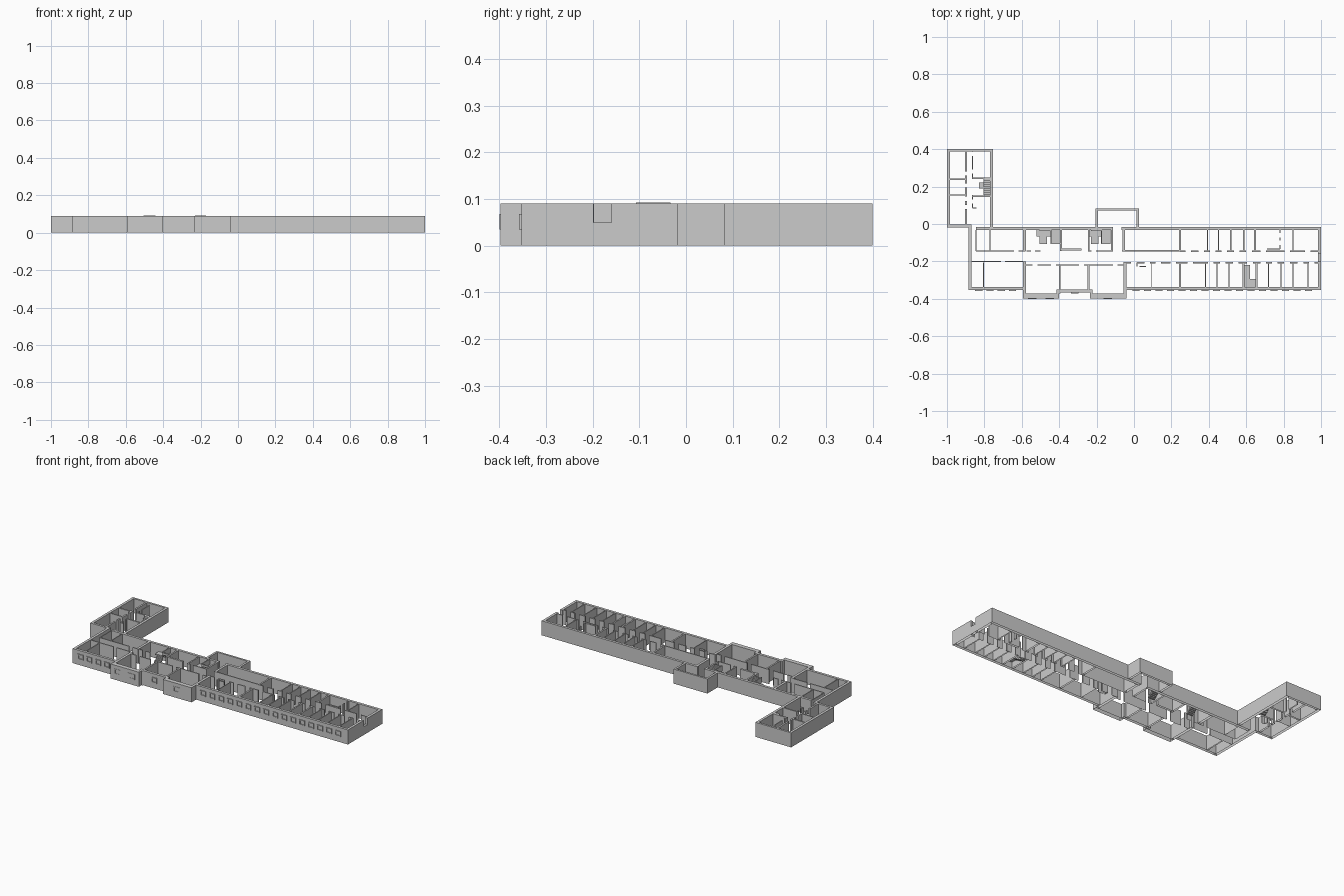
import bpy, bmesh
from mathutils import Matrix, Vector

H = 0.09      # wall height
T = 0.016     # outer wall thickness
P = 0.006     # partition thickness


def build(name, boxes):
    """One object made of boxes (x0, x1, y0, y1, z0, z1), open at the ground."""
    bm = bmesh.new()
    for x0, x1, y0, y1, z0, z1 in boxes:
        size = Matrix.Diagonal((x1 - x0, y1 - y0, z1 - z0, 1))
        mid = Matrix.Translation(Vector((x0 + x1, y0 + y1, z0 + z1)) / 2)
        bmesh.ops.create_cube(bm, size=1, matrix=mid @ size)
    ground = [f for f in bm.faces if all(v.co.z < 1e-5 for v in f.verts)]
    bmesh.ops.delete(bm, geom=ground, context='FACES_ONLY')
    me = bpy.data.meshes.new(name)
    bm.to_mesh(me)
    bm.free()
    ob = bpy.data.objects.new(name, me)
    bpy.context.collection.objects.link(ob)
    return ob


def split(a, b, gaps, w):
    """Pieces of a..b left between door gaps of width w."""
    out, s = [], a
    for g in sorted(gaps):
        out.append((s, g - w / 2))
        s = g + w / 2
    return out + [(s, b)]


def hwall(y, a, b, gaps=(), t=P, w=0.022):
    return [(s, e, y - t / 2, y + t / 2, 0, H) for s, e in split(a, b, gaps, w)]


def vwall(x, a, b, gaps=(), t=P, w=0.022):
    return [(x - t / 2, x + t / 2, s, e, 0, H) for s, e in split(a, b, gaps, w)]


def box(x0, x1, y0, y1, z0=0, z1=H):
    return [(x0, x1, y0, y1, z0, z1)]


# Outer walls of the main range
F, N = -0.353, -0.017
build("main_outer_walls",
      box(-0.885, -0.869, F, -0.003)
      + box(-0.845, -0.112, N - T, N) + box(-0.067, 1, N - T, N)
      + box(-0.869, -0.593, F, F + T) + box(-0.04, 1, F, F + T)
      + box(1 - T, 1, F + T, -0.198) + box(1 - T, 1, -0.198, -0.16, 0, 0.05)
      + box(1 - T, 1, -0.16, N - T))

# Front bays with the recessed link between them
B = -0.398
bays = []
for a, b in ((-0.593, -0.4), (-0.235, -0.04)):
    bays += box(a, b, B, B + 0.027)
bays += box(-0.4, -0.235, -0.367, -0.35)
bays += box(-0.593, -0.577, B + 0.027, -0.2) + box(-0.056, -0.04, B + 0.027, -0.205)
bays += box(-0.414, -0.4, B + 0.027, -0.35) + box(-0.235, -0.221, B + 0.027, -0.35)
build("front_bay_walls", bays)

# Rear wing
build("rear_wing_outer_walls",
      box(-1, -0.984, -0.018, 0.4) + box(-0.984, -0.771, 0.387, 0.4)
      + box(-0.771, -0.755, -0.018, 0.4) + box(-0.984, -0.885, -0.018, -0.004))
build("rear_wing_partitions",
      vwall(-0.898, -0.005, 0.387, (0.09, 0.135, 0.205, 0.27), 0.011)
      + vwall(-0.863, 0.24, 0.387, (0.28, 0.375))
      + vwall(-0.863, 0.085, 0.155, (0.12,))
      + hwall(0.085, -0.863, -0.842)
      + hwall(0.24, -0.984, -0.903, t=0.009) + hwall(0.155, -0.984, -0.903)
      + hwall(0.245, -0.863, -0.771, t=0.009) + hwall(0.148, -0.863, -0.771, t=0.009))

# Rear annex
build("rear_annex_walls",
      box(-0.205, -0.192, N, 0.084) + box(0.014, 0.027, N, 0.084)
      + box(-0.192, 0.014, 0.072, 0.084))

# Corridor walls with door gaps
build("north_corridor_wall",
      hwall(-0.145, -0.845, -0.58, (-0.63,), w=0.025)
      + hwall(-0.145, -0.575, -0.5, (-0.54,))
      + hwall(-0.136, -0.39, -0.28, t=0.012) + hwall(-0.145, -0.245, -0.112, (-0.215,))
      + hwall(-0.143, -0.063, 0.245)
      + hwall(-0.146, 0.245, 0.985,
              (0.29, 0.36, 0.42, 0.483, 0.55, 0.615, 0.69, 0.82, 0.93), w=0.03))
build("south_corridor_wall",
      hwall(-0.2, -0.869, -0.593, (-0.7,))
      + hwall(-0.22, -0.577, -0.056, (-0.53, -0.43, -0.28, -0.1), w=0.026)
      + hwall(-0.207, -0.055, 0.985, (0.0, 0.07, 0.13, 0.21, 0.3, 0.41, 0.475, 0.545,
                                       0.62, 0.69, 0.752, 0.818, 0.89, 0.95), w=0.03))

# Room partitions north and south of the corridor
north = []
for x, t in ((-0.845, .005), (-0.77, .005), (-0.585, .015), (-0.39, .01), (-0.243, .008),
             (-0.118, .01), (-0.055, .015), (0.246, .01), (0.392, P), (0.452, P), (0.517, P),
             (0.587, P), (0.647, .01), (0.85, P)):
    north += vwall(x, -0.145, N - T, t=t)
north += vwall(0.78, -0.133, N - T, (-0.06, -0.1)) + hwall(-0.133, 0.71, 0.78)
build("north_partitions", north)

south = []
for x, t in ((-0.805, P), (0.095, .004), (0.246, .01), (0.383, P), (0.443, P), (0.508, P),
             (0.585, .009), (0.655, .009), (0.72, P), (0.785, P), (0.85, P), (0.93, P)):
    south += vwall(x, F + T, -0.207, t=t)
south += vwall(-0.397, -0.371, -0.22, t=.01) + vwall(-0.243, -0.35, -0.22, t=.01)
south += vwall(0.017, -0.228, -0.207) + hwall(-0.228, 0.03, 0.065)
build("south_partitions", south)


# Stairs: straight flights and landings
def flight(x0, x1, y0, y1, z0, z1, n=6):
    """Steps from (y0, z0) to (y1, z1)."""
    parts = []
    for i in range(n):
        a, b = y0 + (y1 - y0) * i / n, y0 + (y1 - y0) * (i + 1) / n
        z = z0 + (z1 - z0) * (i + 1) / n
        parts += box(x0, x1, min(a, b), max(a, b), max(z - 0.013, 0.001), z)
    return parts


R = N - T
for name, a, b in (("west_stair", -0.505, -0.395), ("centre_stair", -0.23, -0.125)):
    build(name, box(a - 0.015, b, -0.068, R, 0.04, 0.047)
          + flight(a, a + 0.04, -0.107, -0.068, 0, 0.04)
          + flight(b - 0.045, b, -0.068, -0.107, 0.047, 0.088)
          + box(b - 0.051, b - 0.045, -0.107, R, 0.06, 0.093)
          + box(a, b - 0.051, R - 0.004, R, 0.06, 0.093))
build("wing_stair", flight(-0.805, -0.771, 0.155, 0.24, 0, H, 8)
      + box(-0.83, -0.805, 0.19, 0.222, 0.04, 0.047))
build("east_stair", flight(0.59, 0.62, -0.22, -0.295, 0, 0.045)
      + box(0.59, 0.65, F + T, -0.295, 0.038, 0.045))


# Windows: raised frame bars around a pane on the front faces
def window(x, y, p, w=0.038, z0=0.035, z1=0.068, b=0.006):
    f, a, c = y - p, x - w / 2, x + w / 2
    return (box(a, c, f, y, z0, z0 + b) + box(a, c, f, y, z1 - b, z1)
            + box(a, a + b, f, y, z0 + b, z1 - b) + box(c - b, c, f, y, z0 + b, z1 - b))


wins = []
for x in (-0.83, -0.77, -0.71, -0.65):
    wins += window(x, F, 0.005)
for i in range(16):
    wins += window(0.01 + i * 0.0615, F, 0.005)
for x in (-0.545, -0.45, -0.14):
    wins += window(x, B, 0.002, 0.045)
wins += window(-0.317, -0.367, 0.005)
build("front_windows", wins)
